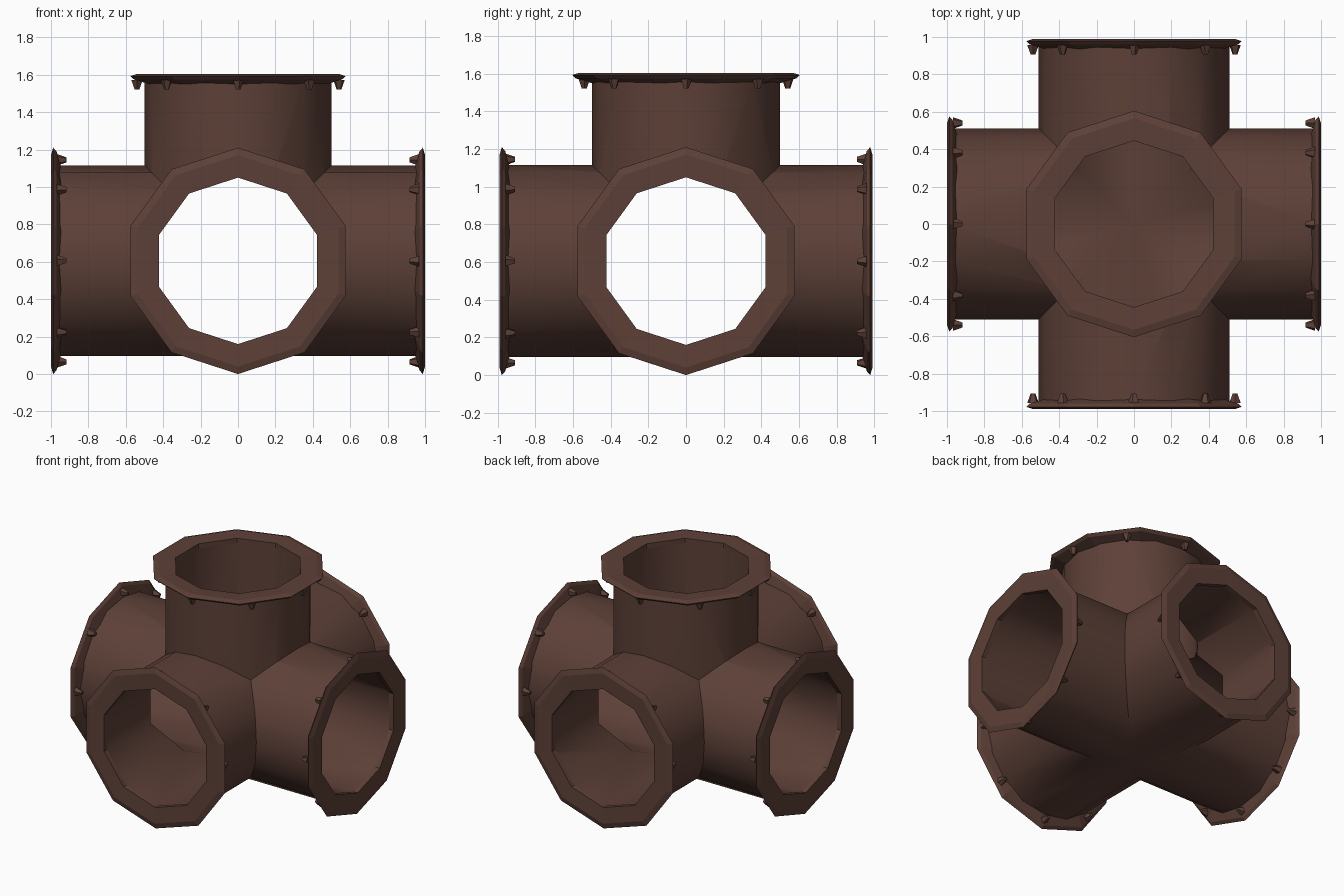
import bpy, bmesh, math
from mathutils import Matrix, Vector

if "Cube" in bpy.data.objects:
    bpy.data.objects.remove(bpy.data.objects["Cube"])

CENTRE = 0.605       # height of the pipe axes
PIPE_R, BORE_R, FLANGE_R = 0.51, 0.45, 0.605

brown = bpy.data.materials.new("dark_brown")
brown.diffuse_color = (0.109, 0.0513, 0.0382, 1)
brown.use_nodes = True
brown.node_tree.nodes["Principled BSDF"].inputs["Base Color"].default_value = brown.diffuse_color


def frame(direction):
    """Matrix taking local +z to the given direction at the pipe centre, local +y kept upright."""
    z = Vector(direction)
    up = Vector((0, 1, 0)) if abs(z.z) > 0.5 else Vector((0, 0, 1))
    x = up.cross(z)
    return Matrix.Translation((0, 0, CENTRE)) @ Matrix((x, up, z)).transposed().to_4x4()


def make(name, bm, matrix=None):
    if matrix is not None:
        bm.transform(matrix)
    bmesh.ops.recalc_face_normals(bm, faces=bm.faces)
    mesh = bpy.data.meshes.new(name)
    bm.to_mesh(mesh)
    bm.free()
    mesh.materials.append(brown)
    obj = bpy.data.objects.new(name, mesh)
    bpy.context.collection.objects.link(obj)
    return obj


def activate(obj):
    bpy.ops.object.select_all(action='DESELECT')
    obj.select_set(True)
    bpy.context.view_layer.objects.active = obj


def tube(name, direction, radius, sides, z0, z1, turn):
    """Solid prism along a direction with one corner turned to the given angle."""
    bm = bmesh.new()
    rings = []
    for z in (z0, z1):
        rings.append([bm.verts.new((radius * math.cos(turn + math.tau * i / sides),
                                    radius * math.sin(turn + math.tau * i / sides), z))
                      for i in range(sides)])
    bm.faces.new(rings[0])
    bm.faces.new(rings[1])
    for i in range(sides):
        j = (i + 1) % sides
        bm.faces.new((rings[0][i], rings[0][j], rings[1][j], rings[1][i]))
    return make(name, bm, frame(direction))


def boolean(target, tool, operation):
    activate(target)
    mod = target.modifiers.new(operation, 'BOOLEAN')
    mod.operation, mod.solver, mod.object = operation, 'EXACT', tool
    bpy.ops.object.modifier_apply(modifier=mod.name)
    bpy.data.objects.remove(tool)


# Crossing pipe body: two through pipes and a riser, hollowed out
UP = math.pi / 2
X, Y, Z = (1, 0, 0), (0, 1, 0), (0, 0, 1)
body = tube("pipe_body", X, PIPE_R, 16, -0.97, 0.97, UP)
boolean(body, tube("pipe_y", Y, PIPE_R, 16, -0.96, 0.96, UP), 'UNION')
boolean(body, tube("riser", Z, PIPE_R - 0.01, 16, 0, 0.97, UP), 'UNION')
bore = tube("bore", X, BORE_R, 10, -1.2, 1.2, UP)
boolean(bore, tube("bore_y", Y, BORE_R, 10, -1.2, 1.2, UP), 'UNION')
boolean(bore, tube("bore_z", Z, BORE_R - 0.003, 10, 0, 1.2, UP), 'UNION')
boolean(body, bore, 'DIFFERENCE')
activate(body)
bpy.ops.object.shade_smooth_by_angle(angle=math.radians(40))


# Ten-sided flange ring with a bevelled back
def flange(name, direction, end):
    profile = [(BORE_R - 0.005, end - 0.04), (BORE_R - 0.005, end - 0.005), (FLANGE_R - 0.04, end),
               (FLANGE_R, end - 0.012), (FLANGE_R - 0.02, end - 0.03), (0.5, end - 0.055)]
    sides, n = 10, len(profile)
    bm = bmesh.new()
    rings = []
    for i in range(sides):
        a = UP + math.tau * i / sides
        rings.append([bm.verts.new((r * math.cos(a), r * math.sin(a), z)) for r, z in profile])
    for i in range(sides):
        p, q = rings[i], rings[(i + 1) % sides]
        for k in range(n):
            m = (k + 1) % n
            bm.faces.new((p[k], p[m], q[m], q[k]))
    return make(name, bm, frame(direction))


# Eight small tapered bolts behind a flange
def bolts(name, direction, end):
    bm = bmesh.new()
    for i in range(8):
        a = math.tau * i / 8
        place = Matrix.Translation((0.54 * math.cos(a), 0.54 * math.sin(a), end - 0.058))
        bmesh.ops.create_cone(bm, cap_ends=True, segments=5, radius1=0.014, radius2=0.032,
                              depth=0.05, matrix=place @ Matrix.Rotation(a, 4, 'Z'))
    return make(name, bm, frame(direction))


for label, direction, end in (("right", (1, 0, 0), 1.0), ("left", (-1, 0, 0), 1.0),
                              ("front", (0, -1, 0), 0.99), ("back", (0, 1, 0), 0.99),
                              ("top", (0, 0, 1), 1.0)):
    flange(label + "_flange", direction, end)
    bolts(label + "_bolts", direction, end)
